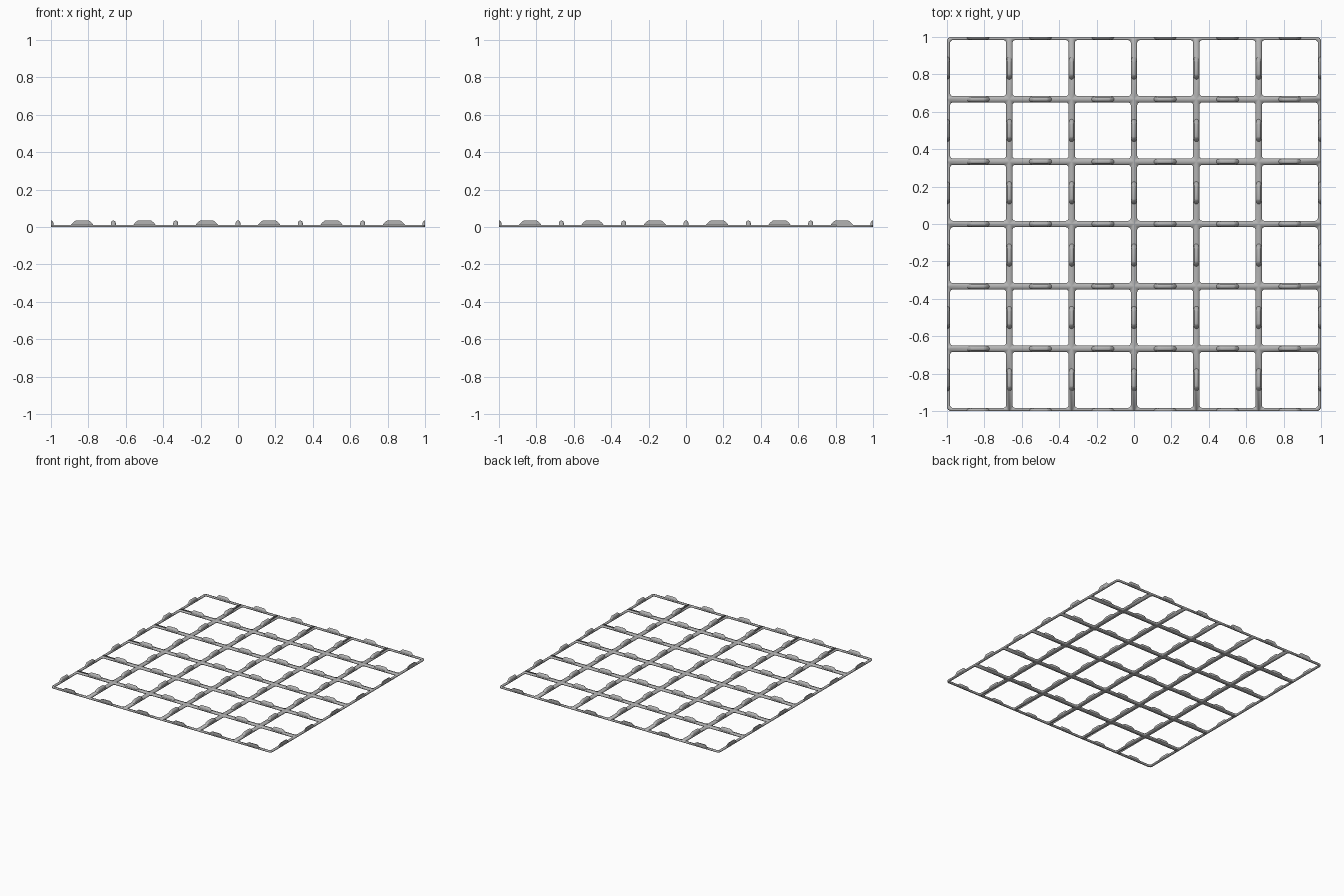
import bpy, bmesh, math
from mathutils import Matrix, Vector

if "Cube" in bpy.data.objects:
    bpy.data.objects.remove(bpy.data.objects["Cube"])

CELLS = 6
PITCH = 2 / CELLS
PLATE = 0.011          # frame thickness
HOLE = 0.150           # half width of each opening

grey = bpy.data.materials.new("mid grey")
grey.diffuse_color = (0.45, 0.45, 0.45, 1)
grey.use_nodes = True
grey.node_tree.nodes["Principled BSDF"].inputs["Base Color"].default_value = grey.diffuse_color


def make_object(name, bm):
    mesh = bpy.data.meshes.new(name)
    bm.to_mesh(mesh)
    bm.free()
    obj = bpy.data.objects.new(name, mesh)
    bpy.context.collection.objects.link(obj)
    mesh.materials.append(grey)
    return obj


def smooth(obj):
    bpy.ops.object.select_all(action='DESELECT')
    obj.select_set(True)
    bpy.context.view_layer.objects.active = obj
    bpy.ops.object.shade_smooth_by_angle(angle=math.radians(30))


def rounded_square(cx, cy, half, radii, steps=5):
    """Counter-clockwise outline with its own radius at each corner."""
    pts = []
    for q, (sx, sy) in enumerate([(1, 1), (-1, 1), (-1, -1), (1, -1)]):
        r = radii[q]
        for i in range(steps):
            a = math.pi / 2 * (q + i / (steps - 1))
            pts.append((cx + sx * (half - r) + r * math.cos(a),
                        cy + sy * (half - r) + r * math.sin(a), 0))
    return pts


# Grid frame: one ring per cell, welded and thickened
bm = bmesh.new()
for i in range(CELLS):
    for j in range(CELLS):
        cx, cy = -1 + PITCH * (i + 0.5), -1 + PITCH * (j + 0.5)
        last = CELLS - 1
        at_corner = [(i, j) == c for c in [(last, last), (0, last), (0, 0), (last, 0)]]
        outer = rounded_square(cx, cy, PITCH / 2, [0.022 if c else 0 for c in at_corner])
        inner = rounded_square(cx, cy, HOLE, [0.016] * 4)
        vo = [bm.verts.new(p) for p in outer]
        vi = [bm.verts.new(p) for p in inner]
        n = len(vo)
        for k in range(n):
            m = (k + 1) % n
            bm.faces.new((vo[k], vo[m], vi[m], vi[k]))
bmesh.ops.remove_doubles(bm, verts=bm.verts[:], dist=1e-5)
bm.normal_update()
for f in bm.faces:
    if f.normal.z < 0:
        f.normal_flip()
frame = make_object("grid_frame", bm)
solid = frame.modifiers.new("thickness", 'SOLIDIFY')
solid.thickness = PLATE
solid.offset = 1
smooth(frame)


def add_ridge(bm, matrix):
    """Long hump with sloping round ends: stacked stadium rings (z, half length, half width)."""
    layers = [(0.004, 0.066, 0.0135), (0.021, 0.052, 0.0135),
              (0.027, 0.046, 0.0115), (0.032, 0.040, 0.0080), (0.034, 0.036, 0.0040)]
    rings = []
    for z, length, width in layers:
        ring = []
        for side in (0, 1):
            for s in range(7):
                a = -math.pi / 2 + math.pi * (side + s / 6)
                x = (length - width) * (1 - 2 * side) + width * math.cos(a)
                ring.append(bm.verts.new(matrix @ Vector((x, width * math.sin(a), z))))
        rings.append(ring)
    for low, high in zip(rings, rings[1:]):
        for k in range(len(low)):
            m = (k + 1) % len(low)
            bm.faces.new((low[k], low[m], high[m], high[k]))
    bm.faces.new(rings[0][::-1])
    bm.faces.new(rings[-1])


# Locating ridges on every bar, in both directions; border ones are cut in half
for name, turn in (("ridges_across", 0), ("ridges_along", math.pi / 2)):
    bm = bmesh.new()
    spin = Matrix.Rotation(turn, 4, 'Z')
    for line in range(CELLS + 1):
        for c in range(CELLS):
            spot = Matrix.Translation((-1 + PITCH * (c + 0.5), -1 + PITCH * line, 0))
            add_ridge(bm, spin @ spot)
    for d in (1, -1):
        normal = spin @ Vector((0, d, 0))
        cut = bmesh.ops.bisect_plane(bm, geom=bm.verts[:] + bm.edges[:] + bm.faces[:],
                                     plane_co=normal, plane_no=normal, clear_outer=True)
        edges = [e for e in cut["geom_cut"] if isinstance(e, bmesh.types.BMEdge)]
        bmesh.ops.holes_fill(bm, edges=edges, sides=0)
    bmesh.ops.recalc_face_normals(bm, faces=bm.faces[:])
    smooth(make_object(name, bm))
